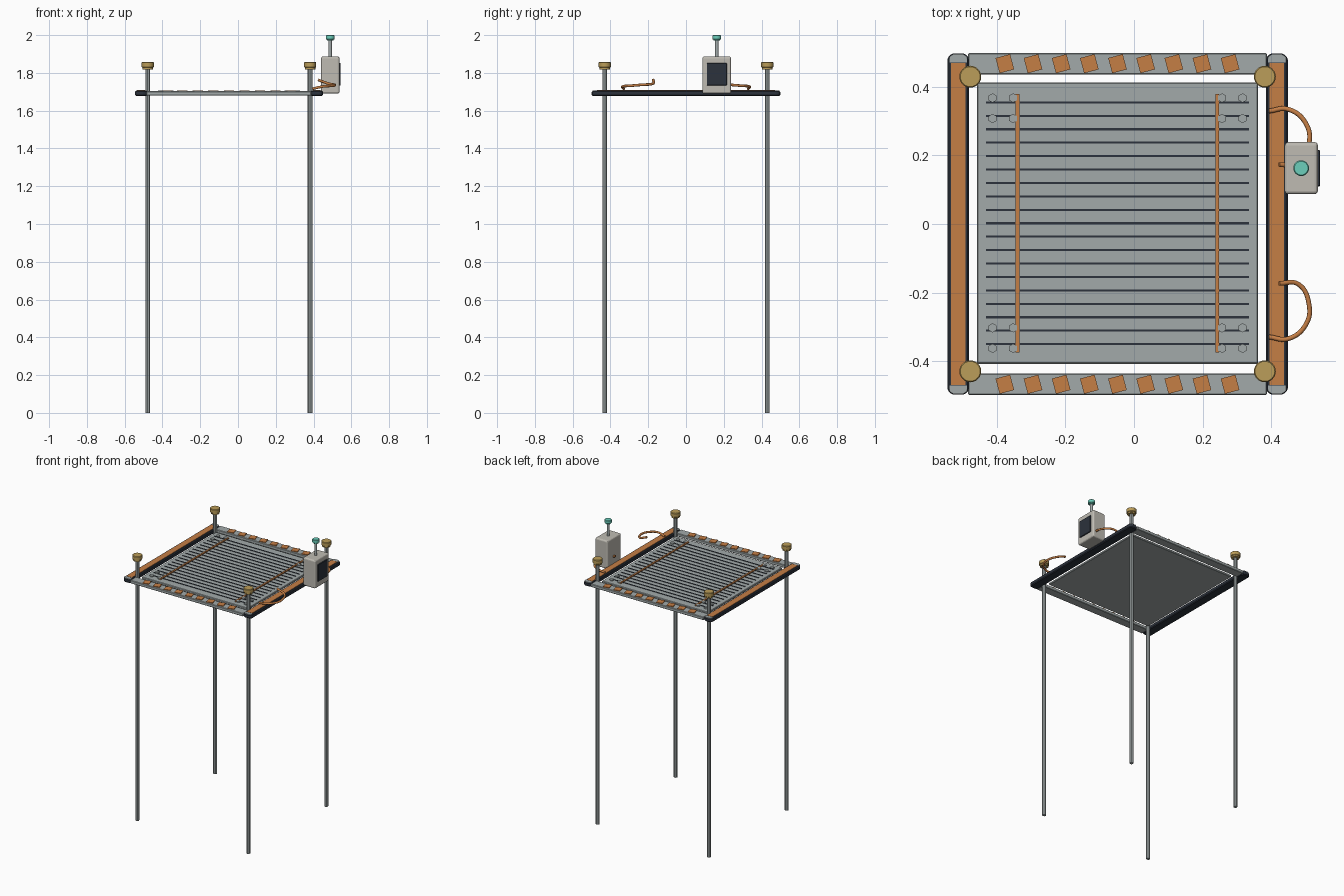
import bpy, bmesh, math

if "Cube" in bpy.data.objects:
    bpy.data.objects.remove(bpy.data.objects["Cube"])

def mat(name, c):
    m = bpy.data.materials.new(name)
    m.diffuse_color = (*c, 1)
    m.use_nodes = True
    m.node_tree.nodes["Principled BSDF"].inputs["Base Color"].default_value = m.diffuse_color
    return m

STEEL = mat("steel", (0.36, 0.40, 0.40))
DARK = mat("dark_metal", (0.025, 0.032, 0.045))
COPPER = mat("copper", (0.56, 0.21, 0.06))
BRASS = mat("brass", (0.50, 0.34, 0.10))
CASE = mat("case_plastic", (0.52, 0.50, 0.45))
TEAL = mat("teal", (0.15, 0.62, 0.50))

def finish(o, name, m, bevel=0, seg=1):
    o.name = name
    o.data.materials.append(m)
    if bevel:
        b = o.modifiers.new("bevel", "BEVEL")
        b.width, b.segments = bevel, seg
    return o

def box(name, x, y, z, m, bevel=0, seg=1, rot=0):
    """Box from (min, max) ranges on each axis."""
    c = [(r[0] + r[1]) / 2 for r in (x, y, z)]
    bpy.ops.mesh.primitive_cube_add(size=1, location=c, rotation=(0, 0, rot))
    o = bpy.context.object
    for v in o.data.vertices:
        for i, r in enumerate((x, y, z)):
            v.co[i] *= r[1] - r[0]
    return finish(o, name, m, bevel, seg)

def cyl(name, x, y, z0, z1, r, m, n=24, bevel=0):
    bpy.ops.mesh.primitive_cylinder_add(vertices=n, radius=r, depth=z1 - z0,
                                        location=(x, y, (z0 + z1) / 2))
    o = finish(bpy.context.object, name, m, bevel)
    if n > 8:
        bpy.ops.object.shade_smooth_by_angle(angle=math.radians(35))
    return o

def prism(name, pts, z0, z1, m, bevel=0):
    """Vertical extrusion of an xy outline."""
    bm = bmesh.new()
    f = bm.faces.new([bm.verts.new((x, y, z0)) for x, y in pts])
    e = bmesh.ops.extrude_face_region(bm, geom=[f])
    bmesh.ops.translate(bm, vec=(0, 0, z1 - z0),
                        verts=[v for v in e["geom"] if isinstance(v, bmesh.types.BMVert)])
    bmesh.ops.recalc_face_normals(bm, faces=bm.faces)
    me = bpy.data.meshes.new(name)
    bm.to_mesh(me)
    bm.free()
    o = bpy.data.objects.new(name, me)
    bpy.context.collection.objects.link(o)
    return finish(o, name, m, bevel)

CX = -0.048  # frame centre

# legs with brass caps
for sx in (-1, 1):
    for sy in (-1, 1):
        x, y = CX + sx * 0.43, sy * 0.43
        cyl("leg", x, y, 0, 1.825, 0.013, STEEL, 8)
        cyl("leg_cap", x, y, 1.828, 1.857, 0.032, BRASS, 24, 0.003)
        cyl("leg_cap_collar", x, y, 1.819, 1.829, 0.027, BRASS)

# dark side rails with copper strips and grey corner clips
for sx in (-1, 1):
    x = CX + sx * 0.465
    w, h, c = 0.032, 0.498, 0.013
    outline = [(x + a, b) for a, b in ((-w, -h + c), (-w + c, -h), (w - c, -h), (w, -h + c),
                                      (w, h - c), (w - c, h), (-w + c, h), (-w, h - c))]
    prism("side_rail", outline, 1.678, 1.706, DARK, 0.005)
    box("side_rail_strip", (x - 0.021, x + 0.021), (-0.47, 0.47), (1.70, 1.7085), COPPER)
    for sy in (-1, 1):
        clip = [(x + a, sy * b) for a, b in ((-0.026, 0.472), (0.026, 0.472), (0.026, 0.488),
                                            (0.014, 0.496), (-0.014, 0.496), (-0.026, 0.488))]
        prism("corner_clip", clip, 1.69, 1.708, STEEL)

# grey cross rails with tilted copper tiles
for sy in (-1, 1):
    lo, hi = sorted((sy * 0.437, sy * 0.499))
    box("cross_rail", (CX - 0.436, CX + 0.436), (lo, hi), (1.681, 1.703), STEEL, 0.003)
    for i in range(9):
        x = -0.377 + i * 0.0822
        y = sy * 0.468
        box("copper_tile", (x - 0.022, x + 0.022), (y - 0.023, y + 0.023),
            (1.70, 1.708), COPPER, 0, 1, math.radians(15))

# panel with dark grid lines, copper busbars and bolts
box("panel", (-0.459, 0.362), (-0.408, 0.413), (1.683, 1.698), STEEL, 0.003)
for i in range(19):
    y = 0.355 - i * 0.0392
    box("grid_line", (-0.432, 0.336), (y - 0.003, y + 0.003), (1.696, 1.701), DARK)
for x in (-0.340, 0.243):
    box("busbar", (x - 0.0055, x + 0.0055), (-0.375, 0.38), (1.697, 1.705), COPPER)
for x in (-0.413, -0.353, 0.257, 0.317):
    for y in (0.368, 0.308, -0.303, -0.363):
        cyl("panel_bolt", x, y, 1.697, 1.706, 0.0135, STEEL, 6)

# control box with screen and antenna
BX, BY = 0.488, 0.163
box("control_box", (0.440, 0.537), (BY - 0.076, BY + 0.076), (1.69, 1.887), CASE, 0.010, 3)
box("screen", (0.533, 0.543), (BY - 0.053, BY + 0.053), (1.733, 1.852), DARK, 0.002)
cyl("antenna_stem", BX, BY, 1.88, 1.98, 0.009, STEEL, 12)
cyl("antenna_cap", BX, BY, 1.976, 2.0, 0.023, TEAL, 24, 0.003)
cyl("antenna_collar", BX, BY, 1.971, 1.977, 0.017, TEAL)

# mirrored cable loops
path = ((0.395, 0.330, 1.716), (0.450, 0.335, 1.728), (0.502, 0.293, 1.732),
        (0.511, 0.235, 1.737), (0.480, 0.176, 1.743), (0.424, 0.173, 1.763))
for sy in (-1, 1):
    cu = bpy.data.curves.new("cable", "CURVE")
    cu.dimensions = "3D"
    cu.bevel_depth, cu.bevel_resolution = 0.007, 3
    cu.use_fill_caps = True
    sp = cu.splines.new("BEZIER")
    sp.bezier_points.add(len(path) - 1)
    for p, q in zip(sp.bezier_points, path):
        p.co = (q[0], sy * q[1], q[2])
        p.handle_left_type = p.handle_right_type = "AUTO"
    o = bpy.data.objects.new("cable", cu)
    bpy.context.collection.objects.link(o)
    cu.materials.append(COPPER)
